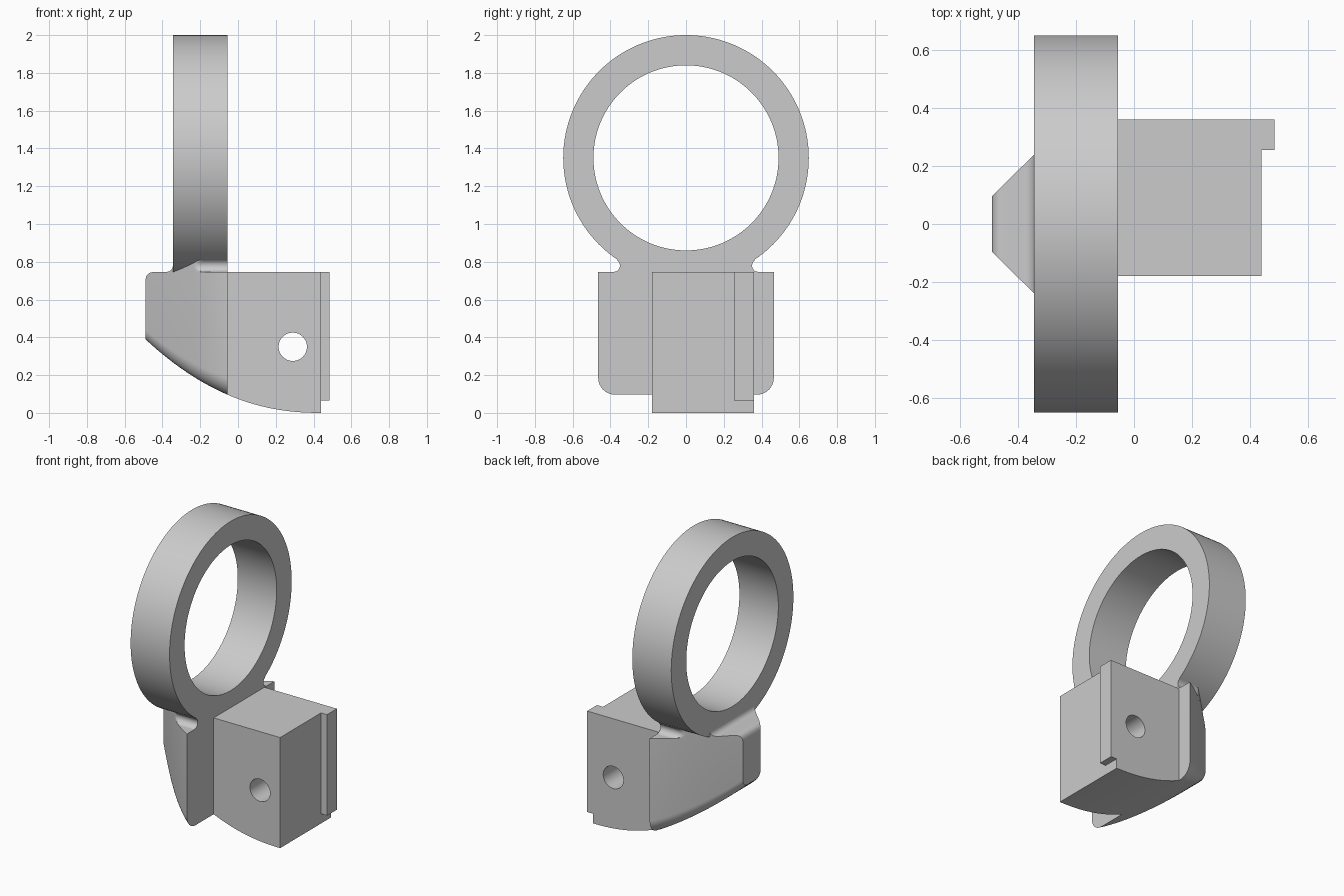
import bpy, bmesh
from math import sin, cos, pi, sqrt

if "Cube" in bpy.data.objects:
    bpy.data.objects.remove(bpy.data.objects["Cube"])

grey = bpy.data.materials.new("plain grey")
grey.use_nodes = True
COLOUR = (0.6, 0.6, 0.6, 1)
grey.diffuse_color = COLOUR
grey.node_tree.nodes["Principled BSDF"].inputs["Base Color"].default_value = COLOUR

RING_X0, RING_X1 = -0.345, -0.055    # ring thickness along x
TIP_X, FRONT_X, TOP = -0.49, 0.44, 0.745


def loft(name, sections, capped=True):
    """Skin a list of equal-length closed loops; uncapped lofts close on themselves."""
    bm = bmesh.new()
    loops = [[bm.verts.new(p) for p in s] for s in sections]
    pairs = list(zip(loops, loops[1:]))
    if not capped:
        pairs.append((loops[-1], loops[0]))
    for a, b in pairs:
        for i in range(len(a)):
            j = (i + 1) % len(a)
            bm.faces.new((a[i], a[j], b[j], b[i]))
    if capped:
        bm.faces.new(loops[0])
        bm.faces.new(loops[-1])
    bmesh.ops.recalc_face_normals(bm, faces=bm.faces)
    mesh = bpy.data.meshes.new(name)
    bm.to_mesh(mesh)
    bm.free()
    mesh.materials.append(grey)
    obj = bpy.data.objects.new(name, mesh)
    bpy.context.collection.objects.link(obj)
    return obj


def span(a, b, n):
    return [a + (b - a) * i / n for i in range(n + 1)]


def belly(x):
    """Height of the curved underside."""
    return 0.39 * ((FRONT_X - x) / (FRONT_X - TIP_X)) ** 2.22


def half_width(x):
    """Half width of the flared bracket."""
    t = x - TIP_X
    return 0.095 + t - 0.79 * t ** 3


# Ring
ring_loops = []
for i in range(128):
    a = 2 * pi * i / 128
    ring_loops.append([(x, r * sin(a), 1.35 + r * cos(a)) for x, r in
                       ((RING_X0, 0.65), (RING_X1, 0.65), (RING_X1, 0.49), (RING_X0, 0.49))])
ring = loft("ring", ring_loops, capped=False)


# Flared bracket with rounded lower corners and a rounded top edge at the tip
def bracket_section(x):
    w, low = half_width(x), belly(x)
    r = 0.05 + 0.04 * (x - TIP_X) / (RING_X1 - TIP_X)
    d = max(0, TIP_X + 0.04 - x)
    top = TOP - 0.04 + sqrt(max(0, 0.04 ** 2 - d * d))
    side = [(w, top)] + [(w - r + r * cos(a), low + r - r * sin(a)) for a in span(0, pi / 2, 8)]
    return [(x, y, z) for y, z in side] + [(x, -y, z) for y, z in reversed(side)]


stations = span(TIP_X, TIP_X + 0.04, 8) + span(TIP_X + 0.04, RING_X1, 20)[1:]
bracket = loft("flared_bracket", [bracket_section(x) for x in stations])


# Neck with concave fillets joining the ring to the bracket
def neck_section(z):
    fillet = 0.035
    bite = sqrt(max(0, fillet ** 2 - (z - 0.78) ** 2))
    start = RING_X0 - fillet + (bite if z < 0.78 else fillet)
    side = [(x, min(half_width(x), 0.385 - bite)) for x in span(start, RING_X1, 24)]
    return [(x, y, z) for x, y in side] + [(x, -y, z) for x, y in reversed(side)]


neck = loft("neck", [neck_section(z) for z in span(TOP, 0.81, 12)])

# Mounting block with curved underside
profile = [(x, belly(x)) for x in span(RING_X1, FRONT_X, 24)] + [(FRONT_X, TOP), (RING_X1, TOP)]
block = loft("mounting_block", [[(x, y, z) for x, z in profile] for y in (-0.18, 0.36)])

# Cross hole through the block
drill = loft("hole_cutter", [[(0.29 + 0.075 * cos(2 * pi * i / 48), y, 0.35 + 0.075 * sin(2 * pi * i / 48))
                              for i in range(48)] for y in (-0.5, 0.6)])
drill.hide_render = True
cut = block.modifiers.new("cross_hole", "BOOLEAN")
cut.operation, cut.solver, cut.object = "DIFFERENCE", "EXACT", drill
bpy.context.view_layer.objects.active = block
bpy.ops.object.modifier_apply(modifier=cut.name)
bpy.data.objects.remove(drill)

# Vertical lip on the end of the block
lip = loft("end_lip", [[(x, y, z) for x, y in ((FRONT_X - 0.02, 0.255), (0.485, 0.255),
                                              (0.485, 0.36), (FRONT_X - 0.02, 0.36))]
                       for z in (0.065, TOP)])

# Smooth curved faces, keep hard edges
bpy.ops.object.select_all(action="DESELECT")
for obj in (ring, bracket, neck, block, lip):
    obj.select_set(True)
bpy.context.view_layer.objects.active = ring
bpy.ops.object.shade_smooth_by_angle(angle=pi / 6)
